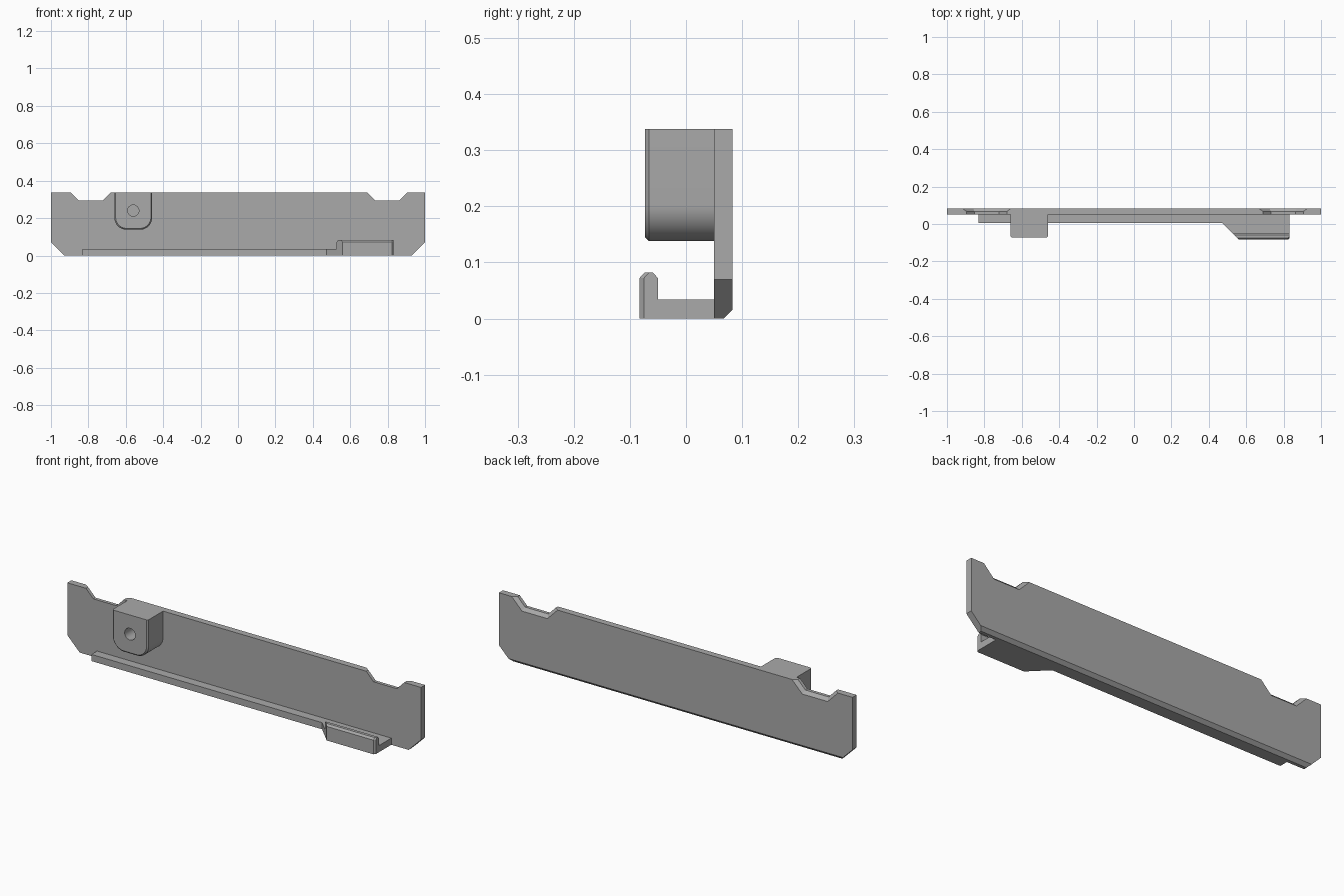
import bpy, bmesh
from math import sin, cos, pi, radians

cube = bpy.data.objects.get("Cube")
if cube:
    bpy.data.objects.remove(cube, do_unlink=True)

grey = bpy.data.materials.new("plain_grey")
grey.use_nodes = True
colour = (0.4, 0.4, 0.4, 1)
grey.diffuse_color = colour
grey.node_tree.nodes["Principled BSDF"].inputs["Base Color"].default_value = colour


def loft(name, loops):
    """Skin a closed solid through matching loops of 3D points."""
    bm = bmesh.new()
    rings = [[bm.verts.new(p) for p in loop] for loop in loops]
    for a, b in zip(rings, rings[1:]):
        for i in range(len(a)):
            j = (i + 1) % len(a)
            bm.faces.new((a[i], a[j], b[j], b[i]))
    bm.faces.new(rings[0])
    bm.faces.new(rings[-1])
    bmesh.ops.recalc_face_normals(bm, faces=bm.faces)
    mesh = bpy.data.meshes.new(name)
    bm.to_mesh(mesh)
    bm.free()
    mesh.materials.append(grey)
    obj = bpy.data.objects.new(name, mesh)
    bpy.context.collection.objects.link(obj)
    return obj


def smooth(obj):
    bpy.ops.object.select_all(action='DESELECT')
    obj.select_set(True)
    bpy.context.view_layer.objects.active = obj
    bpy.ops.object.shade_smooth_by_angle(angle=radians(30))


TOP, FRONT, BACK, CHAMFER = 0.338, 0.05, 0.083, 0.016


# Main plate, with two notches and a chamfered rear edge
def notch(left, right, c):
    drop, slope = 0.043, 0.042
    wide, low = c * 1.41, c * 0.41
    return [(left - wide, TOP), (left + slope - low, TOP - drop - c),
            (right - slope + low, TOP - drop - c), (right + wide, TOP)]


def plate_loop(y, c):
    outline = [(-1, TOP)] + notch(-0.895, -0.68, c) + notch(0.69, 0.905, c)
    outline += [(1, TOP), (1, 0.07), (0.93 + c, c), (-0.93 - c, c), (-1, 0.07)]
    return [(x, y, z) for x, z in outline]


loft("back_plate", [plate_loop(FRONT, 0), plate_loop(BACK - CHAMFER, 0),
                    plate_loop(BACK, CHAMFER)])

# Bottom rail, widening into the hook floor
END, LIP, RAIL_TOP = 0.832, -0.083, 0.034
rail = [(-END, FRONT), (-END, 0.005), (0.472, 0.005), (0.56, LIP),
        (END - 0.008, LIP), (END, LIP + 0.008), (END, FRONT)]
loft("bottom_rail", [[(x, y, z) for x, y in rail] for z in (0, RAIL_TOP)])


# Upright hook lip with bevelled top edges
def lip_loop(z, c):
    front, back = LIP + c, -0.05 - c
    points = [(0.527 + c, back), (0.56 - c, front), (END - 0.008, front),
              (END, front + 0.008), (END, back)]
    return [(x, y, z) for x, y in points]


loft("hook_lip", [lip_loop(RAIL_TOP, 0), lip_loop(0.072, 0), lip_loop(0.082, 0.009)])

# Mounting boss: U-shaped block with a chamfered front rim
BOSS_X, BOSS_LOW = -0.56, 0.138


def boss_loop(y, c):
    half, radius, steps = 0.101 - c, 0.065 - c, 12
    points = [(-half, TOP)]
    for side, start in ((-1, pi), (1, 1.5 * pi)):
        for i in range(steps + 1):
            a = start + i * pi / 2 / steps
            points.append((side * (half - radius) + radius * cos(a),
                           BOSS_LOW + c + radius + radius * sin(a)))
    points.append((half, TOP))
    return [(BOSS_X + x, y, z) for x, z in points]


boss = loft("mounting_boss", [boss_loop(FRONT, 0), boss_loop(-0.066, 0),
                              boss_loop(-0.073, 0.007)])

# Blind round hole in the boss
hole = loft("hole_cutter", [[(BOSS_X + 0.03 * cos(i * pi / 16), y,
                              0.24 + 0.03 * sin(i * pi / 16)) for i in range(32)]
                            for y in (-0.1, 0.04)])
hole.hide_render = True
cut = boss.modifiers.new("hole", 'BOOLEAN')
cut.operation = 'DIFFERENCE'
cut.solver = 'EXACT'
cut.object = hole
bpy.context.view_layer.objects.active = boss
bpy.ops.object.modifier_apply(modifier=cut.name)
bpy.data.objects.remove(hole, do_unlink=True)
smooth(boss)
